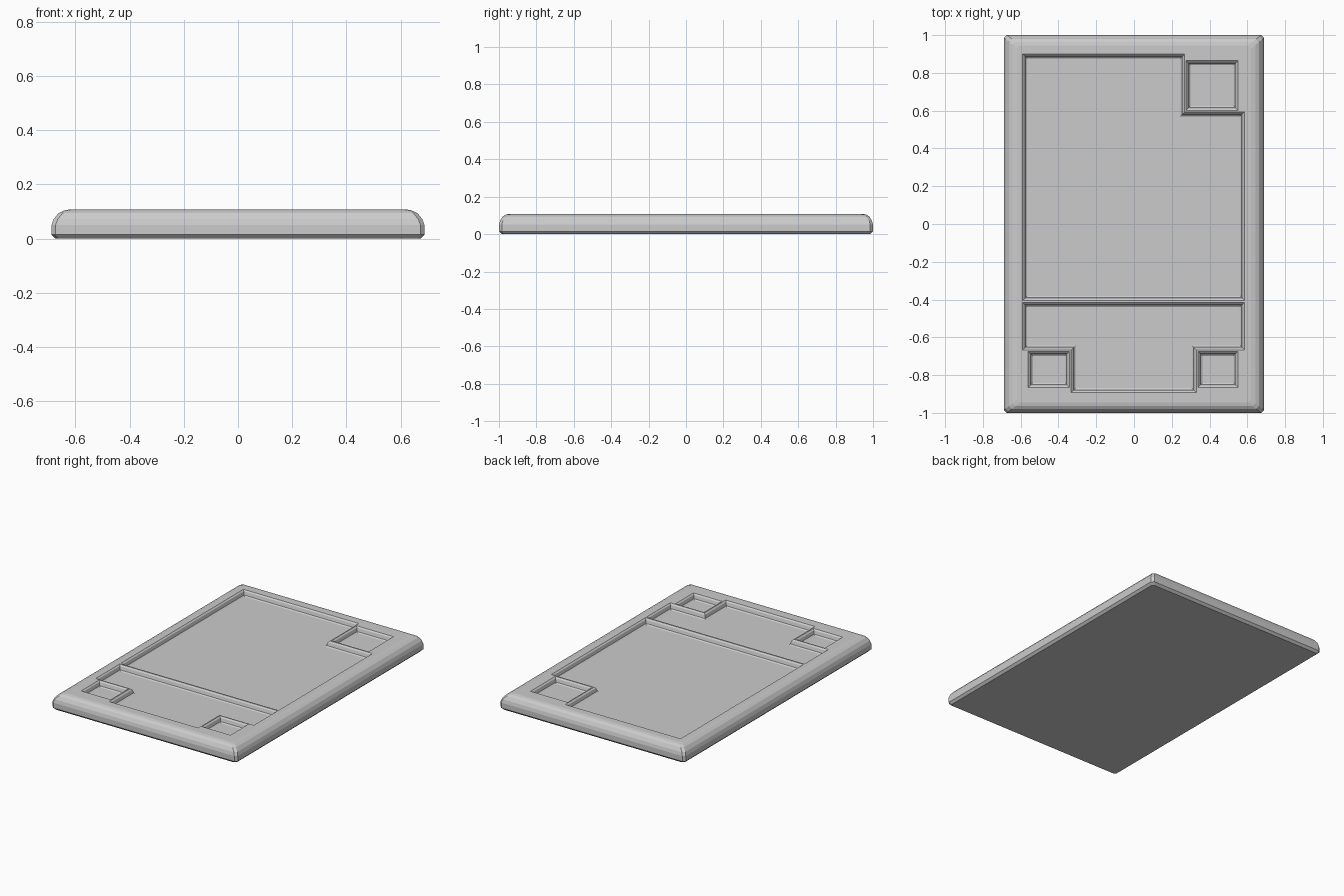
import bpy, bmesh

cube = bpy.data.objects.get("Cube")
if cube:
    bpy.data.objects.remove(cube, do_unlink=True)

grey = bpy.data.materials.new("plain grey")
grey.use_nodes = True
grey.diffuse_color = (0.6, 0.6, 0.6, 1)
grey.node_tree.nodes["Principled BSDF"].inputs["Base Color"].default_value = (0.6, 0.6, 0.6, 1)

TOP = 0.108


def loft(name, rings):
    """Skin a stack of matching rings, closed at both ends."""
    bm = bmesh.new()
    loops = [[bm.verts.new(p) for p in ring] for ring in rings]
    n = len(loops[0])
    for low, high in zip(loops, loops[1:]):
        for i in range(n):
            j = (i + 1) % n
            bm.faces.new((low[i], low[j], high[j], high[i]))
    bm.faces.new(loops[0][::-1])
    bm.faces.new(loops[-1])
    bmesh.ops.recalc_face_normals(bm, faces=bm.faces)
    mesh = bpy.data.meshes.new(name)
    bm.to_mesh(mesh)
    bm.free()
    mesh.materials.append(grey)
    obj = bpy.data.objects.new(name, mesh)
    bpy.context.collection.objects.link(obj)
    return obj


def slab_ring(in_x, in_y, z, cut=0.015):
    """Rectangle with clipped corners."""
    x, y = 0.688 - in_x, 1 - in_y
    return [(x, cut - y, z), (x, y - cut, z), (x - cut, y, z), (cut - x, y, z),
            (-x, y - cut, z), (-x, cut - y, z), (cut - x, -y, z), (x - cut, -y, z)]


def inset(points, d):
    """Move a counter-clockwise right-angled outline inwards by d."""
    out = []
    for i, (x, y) in enumerate(points):
        for a, b in ((points[i - 1], (x, y)), ((x, y), points[(i + 1) % len(points)])):
            if abs(a[0] - b[0]) < 1e-6:
                x -= d if b[1] > a[1] else -d
            else:
                y += d if b[0] > a[0] else -d
        out.append((x, y))
    return out


def box(x0, x1, y0, y1):
    return [(x0, y0), (x1, y0), (x1, y1), (x0, y1)]


# Slab with a softly rounded top edge and a small chamfer below
card = loft("card_slab", [slab_ring(*r) for r in (
    (0.015, 0.015, 0), (0, 0, 0.015), (0, 0, 0.05), (0.008, 0.006, 0.072),
    (0.026, 0.02, 0.094), (0.046, 0.036, 0.104), (0.068, 0.055, TOP))])

# Recess outlines, counter-clockwise
recesses = {
    "large_panel": [(-0.59, -0.405), (0.585, -0.405), (0.585, 0.593),
                    (0.268, 0.593), (0.268, 0.9), (-0.59, 0.9)],
    "lower_panel": [(-0.333, -0.893), (0.33, -0.893), (0.33, -0.667), (0.585, -0.667),
                    (0.585, -0.415), (-0.59, -0.415), (-0.59, -0.667), (-0.333, -0.667)],
    "corner_square": box(0.275, 0.55, 0.602, 0.865),
    "left_square": box(-0.56, -0.342, -0.865, -0.674),
    "right_square": box(0.338, 0.55, -0.865, -0.674),
}

# Cut each recess with a bevelled lip, a steep wall and a bevelled foot
steps = ((0.024, -0.035), (0.015, -0.029), (0.009, -0.008), (0, 0), (0, 0.03))
for name, outline in recesses.items():
    cutter = loft(name + "_cutter", [
        [(x, y, TOP + dz) for x, y in inset(outline, d)] for d, dz in steps])
    cut = card.modifiers.new(name, 'BOOLEAN')
    cut.operation = 'DIFFERENCE'
    cut.solver = 'EXACT'
    cut.object = cutter
    cutter.hide_render = True
    cutter.hide_set(True)
    bpy.context.view_layer.objects.active = card
    bpy.ops.object.modifier_apply(modifier=name)
    bpy.data.objects.remove(cutter, do_unlink=True)
